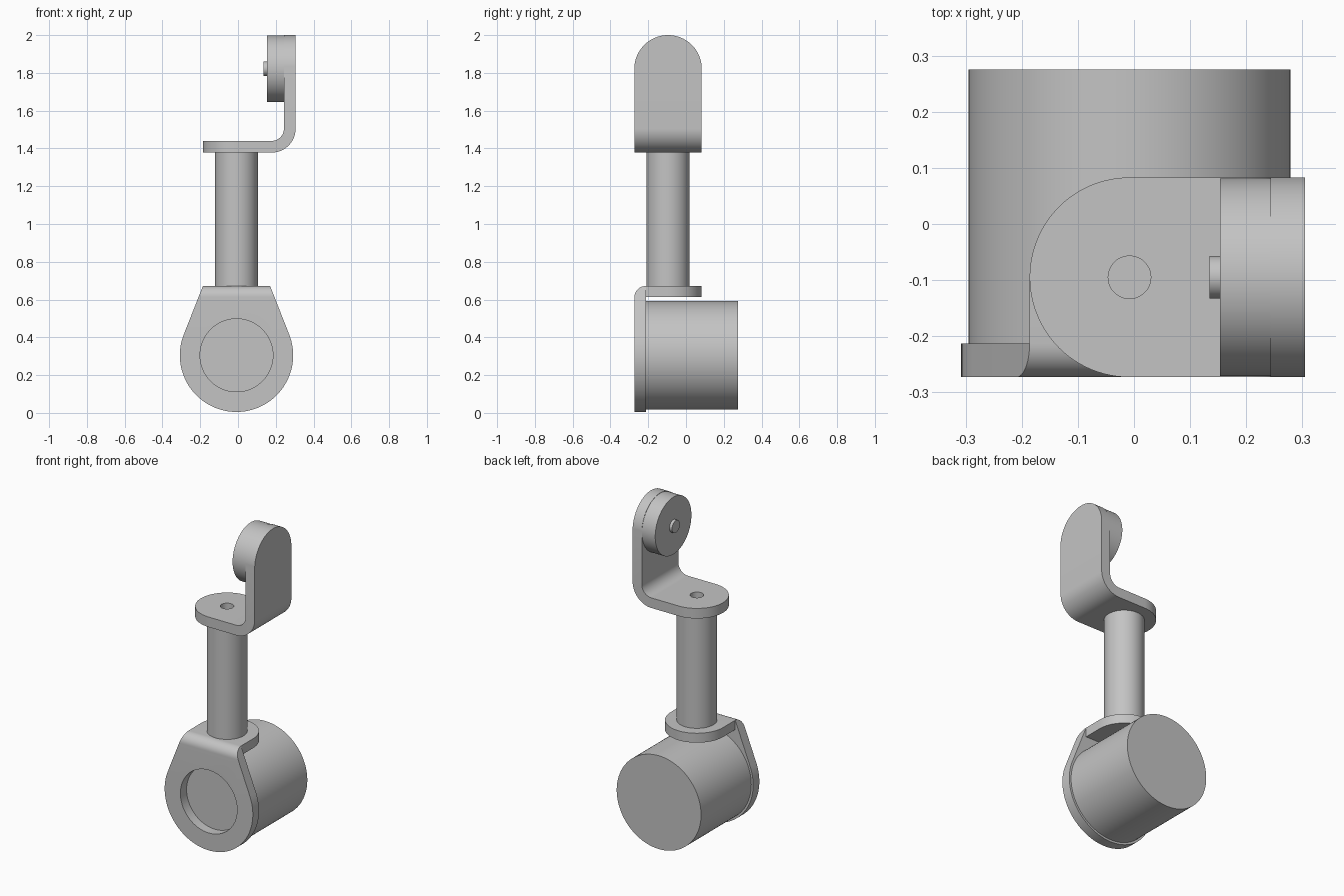
import bpy, bmesh
from math import sin, cos, pi, atan2, acos, hypot, radians
from mathutils import Vector

cube = bpy.data.objects.get("Cube")
if cube:
    bpy.data.objects.remove(cube)

grey = bpy.data.materials.new("plain grey")
grey.use_nodes = True
colour = (0.55, 0.55, 0.55, 1)
grey.diffuse_color = colour
grey.node_tree.nodes["Principled BSDF"].inputs["Base Color"].default_value = colour

# Shared dimensions
CX, CY = -0.008, -0.095      # post axis
FRONT = -0.273               # front face of both brackets
HALF = 0.178                 # half width of the bracket tongues
T = 0.062                    # sheet thickness
DRUM_Z, WHEEL_Z = 0.305, 1.822


def arc(u, v, r, start, end, n=32):
    """Points along an arc, angles in radians."""
    steps = [start + (end - start) * i / n for i in range(n + 1)]
    return [(u + r * cos(a), v + r * sin(a)) for a in steps]


def prism(name, outline, axis, lo, hi):
    """Extrude a 2D outline along x (outline yz), y (outline xz) or z (outline xy)."""
    place = {"x": lambda u, v: (lo, u, v),
             "y": lambda u, v: (u, lo, v),
             "z": lambda u, v: (u, v, lo)}[axis]
    bm = bmesh.new()
    face = bm.faces.new([bm.verts.new(place(u, v)) for u, v in outline])
    moved = bmesh.ops.extrude_face_region(bm, geom=[face])["geom"]
    shift = Vector([hi - lo if axis == a else 0 for a in "xyz"])
    bmesh.ops.translate(bm, vec=shift,
                        verts=[g for g in moved if isinstance(g, bmesh.types.BMVert)])
    bmesh.ops.recalc_face_normals(bm, faces=bm.faces)
    mesh = bpy.data.meshes.new(name)
    bm.to_mesh(mesh)
    bm.free()
    mesh.materials.append(grey)
    obj = bpy.data.objects.new(name, mesh)
    bpy.context.collection.objects.link(obj)
    return obj


def cylinder(name, u, v, r, axis, lo, hi, n=96):
    return prism(name, arc(u, v, r, 0, 2 * pi, n)[:-1], axis, lo, hi)


def select(obj):
    bpy.ops.object.select_all(action="DESELECT")
    obj.select_set(True)
    bpy.context.view_layer.objects.active = obj


def trim(obj, tool, operation):
    """Apply a boolean and discard the tool."""
    tool.hide_render = True
    mod = obj.modifiers.new("trim", "BOOLEAN")
    mod.operation, mod.solver, mod.object = operation, "EXACT", tool
    select(obj)
    bpy.ops.object.modifier_apply(modifier=mod.name)
    bpy.data.objects.remove(tool)


# Lower bracket: bent sheet, trimmed to a teardrop front and a rounded tongue
top, inner = 0.672, FRONT + 0.06
sheet = [(FRONT, -0.1)] + arc(FRONT + 0.06, top - 0.06, 0.06, pi, pi / 2, 12)
sheet += [(0.2, top), (0.2, top - 0.058), (inner, top - 0.058), (inner, -0.1)]
lower = prism("lower_bracket", sheet, "x", -0.5, 0.5)

rise = top - DRUM_Z
tangent = atan2(rise, HALF) - acos(0.30 / hypot(rise, HALF))
teardrop = arc(CX, DRUM_Z, 0.30, pi - tangent, 2 * pi + tangent, 72)
k = 0.1 / rise               # carry the tapered sides a little above the sheet
for side in (1, -1):
    end = teardrop[-1] if side == 1 else teardrop[0]
    corner = (CX + side * HALF, top)
    teardrop.append((corner[0] + (corner[0] - end[0]) * k,
                     corner[1] + (corner[1] - end[1]) * k)) if side == 1 else \
        teardrop.insert(0, (corner[0] + (corner[0] - end[0]) * k,
                            corner[1] + (corner[1] - end[1]) * k))
trim(lower, prism("front_outline", teardrop, "y", -0.4, 0.4), "INTERSECT")

plan = [(-0.45, -0.4), (0.45, -0.4), (0.45, inner), (CX + HALF, inner)]
plan += arc(CX, CY, HALF, 0, pi, 48) + [(CX - HALF, inner), (-0.45, inner)]
trim(lower, prism("plan_outline", plan, "z", -0.2, 0.9), "INTERSECT")
trim(lower, cylinder("front_bore", CX, DRUM_Z, 0.193, "y", -0.4, 0), "DIFFERENCE")

# Drum behind the lower bracket, and the post above it
drum = cylinder("drum", CX, DRUM_Z, 0.287, "y", inner, 0.275, 128)
post = cylinder("post", CX, CY, 0.113, "z", top, 1.378)

# Upper bracket: sheet with a wide bend, rounded at both ends
base, right, bend = 1.378, 0.305, 0.127
sheet = [(-0.4, base)] + arc(right - bend, base + bend, bend, -pi / 2, 0, 24)
sheet += [(right, 2.1), (right - T, 2.1)]
sheet += arc(right - bend, base + bend, bend - T, 0, -pi / 2, 24) + [(-0.4, base + T)]
upper = prism("upper_bracket", sheet, "y", -0.5, 0.5)
plan = arc(CX, CY, HALF, pi / 2, 3 * pi / 2, 48)
plan += [(0.5, CY - HALF), (0.5, CY + HALF)]
trim(upper, prism("plan_outline", plan, "z", 1.2, 2.2), "INTERSECT")
wide = HALF + 0.0005
side = arc(CY, 2.0 - wide, wide, 0, pi, 48) + [(CY - wide, 1.2), (CY + wide, 1.2)]
trim(upper, prism("side_outline", side, "x", -0.6, 0.6), "INTERSECT")
trim(upper, cylinder("bolt_hole", CX, CY, 0.038, "z", 1.3, 1.5, 48), "DIFFERENCE")

# Wheel and its pin on the inner face of the upper bracket
wheel = cylinder("wheel", CY, WHEEL_Z, 0.176, "x", 0.153, right - T)
pin = cylinder("wheel_pin", CY, WHEEL_Z, 0.038, "x", 0.135, 0.153, 48)

for part in (lower, drum, post, upper, wheel, pin):
    select(part)
    bpy.ops.object.shade_smooth_by_angle(angle=radians(30))
